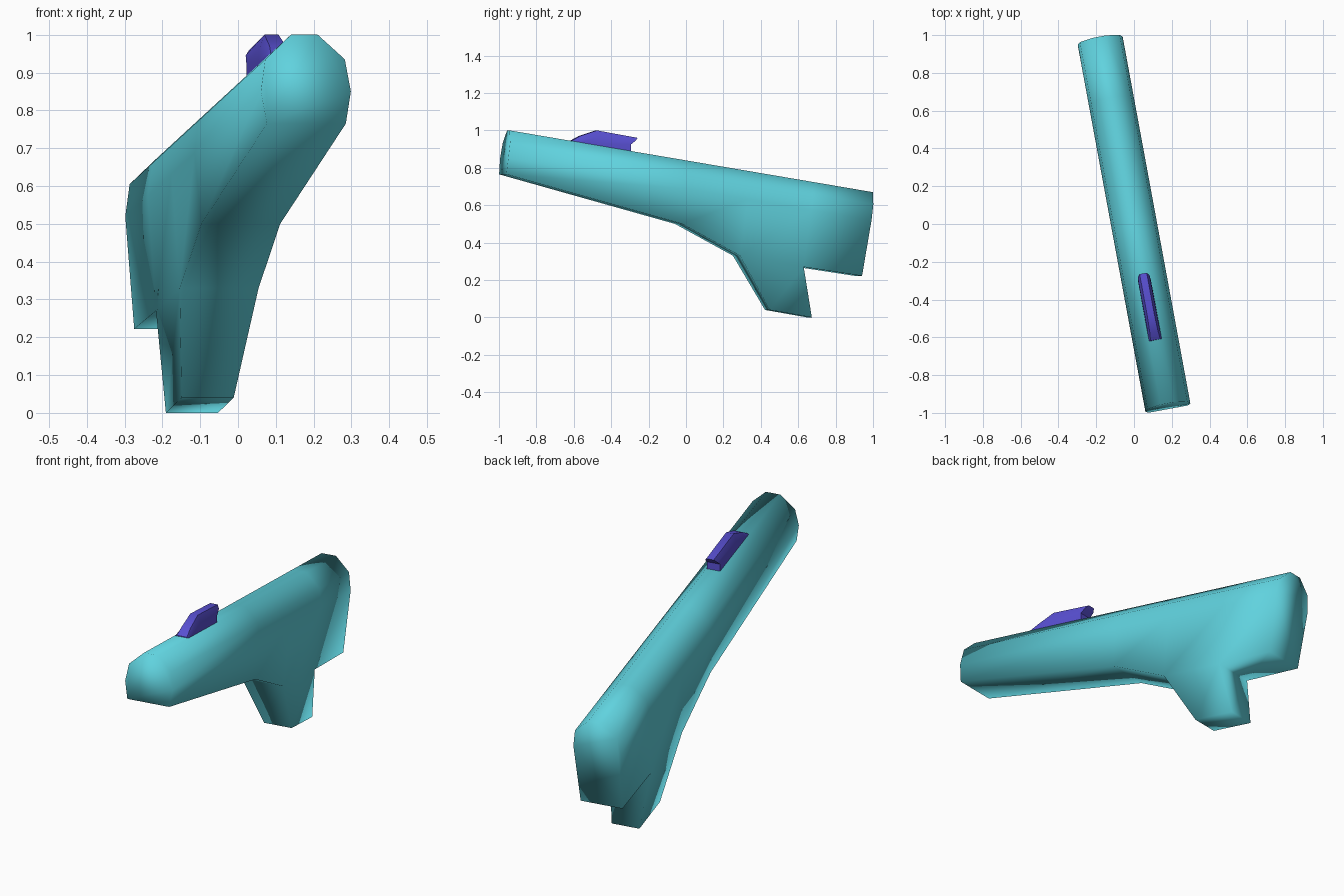
import bpy, bmesh, math
from mathutils import Matrix

if "Cube" in bpy.data.objects:
    bpy.data.objects.remove(bpy.data.objects["Cube"])

YAW = math.radians(10.46)
C = math.cos(YAW)


def material(name, color):
    m = bpy.data.materials.new(name)
    m.diffuse_color = (*color, 1)
    m.use_nodes = True
    m.node_tree.nodes["Principled BSDF"].inputs["Base Color"].default_value = m.diffuse_color
    return m


def top_z(y):
    return 1.0 - (y + 0.95) * 0.17


def add_ring(bm, half):
    """Mirror a half section of (y, z, half width) across the centre plane."""
    right = [bm.verts.new((w, y / C, z)) for y, z, w in half]
    left = [bm.verts.new((-w, y / C, z)) for y, z, w in half]
    return right + left[::-1]


def bridge(bm, a, b, skip=()):
    n = len(a)
    for i in range(n):
        if i not in skip:
            j = (i + 1) % n
            bm.faces.new((a[i], a[j], b[j], b[i]))


def finish(bm, name, mat):
    bmesh.ops.recalc_face_normals(bm, faces=bm.faces)
    bm.transform(Matrix.Rotation(YAW, 4, 'Z'))
    me = bpy.data.meshes.new(name)
    bm.to_mesh(me)
    bm.free()
    me.polygons.foreach_set("use_smooth", [True] * len(me.polygons))
    me.materials.append(mat)
    ob = bpy.data.objects.new(name, me)
    bpy.context.collection.objects.link(ob)
    return ob


# Body: rounded sections along the length (top y, bottom y, bottom z)
bm = bmesh.new()
rings = []
for yt, yb, zb in [(-0.95, -0.98, 0.765), (0.0, -0.04, 0.5), (0.33, 0.27, 0.33),
                   (0.67, 0.61, 0.27), (0.992, 0.922, 0.222)]:
    zt = top_z(yt)
    rings.append(add_ring(bm, [(yb, zb, 0.106), (yt - 0.022, zt - 0.15, 0.121),
                               (yt - 0.01, zt - 0.065, 0.107), (yt, zt, 0.036)]))
for k in range(4):
    bridge(bm, rings[k], rings[k + 1], skip=(7,) if k == 2 else ())
bm.faces.new(rings[0])
bm.faces.new(rings[-1])

# Grip: drawn down from the gap left in the underside
f, b = rings[2], rings[3]
upper = [f[0], f[7], b[7], b[0]]
lower = [bm.verts.new((w, y / C, z)) for w, y, z in
         [(0.07, 0.435, 0.04), (-0.07, 0.435, 0.04), (-0.07, 0.66, 0.0), (0.07, 0.66, 0.0)]]
bridge(bm, upper, lower)
bm.faces.new(lower)
finish(bm, "body_with_grip", material("teal", (0.117, 0.645, 0.73)))

# Sight: small faceted fin on the top, with an overhanging rear
bm = bmesh.new()
sections = [
    [(-0.615, 0.93, 0.034), (-0.615, 0.938, 0.034), (-0.615, 0.942, 0.034), (-0.613, 0.946, 0.026)],
    [(-0.57, 0.92, 0.034), (-0.57, 0.935, 0.034), (-0.57, 0.948, 0.033), (-0.57, 0.97, 0.022)],
    [(-0.48, 0.90, 0.034), (-0.48, 0.93, 0.034), (-0.48, 0.965, 0.032), (-0.48, 1.0, 0.019)],
    [(-0.30, 0.88, 0.034), (-0.30, 0.925, 0.034), (-0.275, 0.945, 0.031), (-0.262, 0.96, 0.019)],
]
rings = [add_ring(bm, s) for s in sections]
for a, b in zip(rings, rings[1:]):
    bridge(bm, a, b)
bm.faces.new(rings[0])
r = rings[-1]
for i in range(3):
    bm.faces.new((r[i], r[i + 1], r[6 - i], r[7 - i]))
sight = finish(bm, "sight", material("purple", (0.1, 0.08, 0.65)))
bpy.context.view_layer.objects.active = sight
sight.select_set(True)
bpy.ops.object.shade_smooth_by_angle(angle=math.radians(40))
